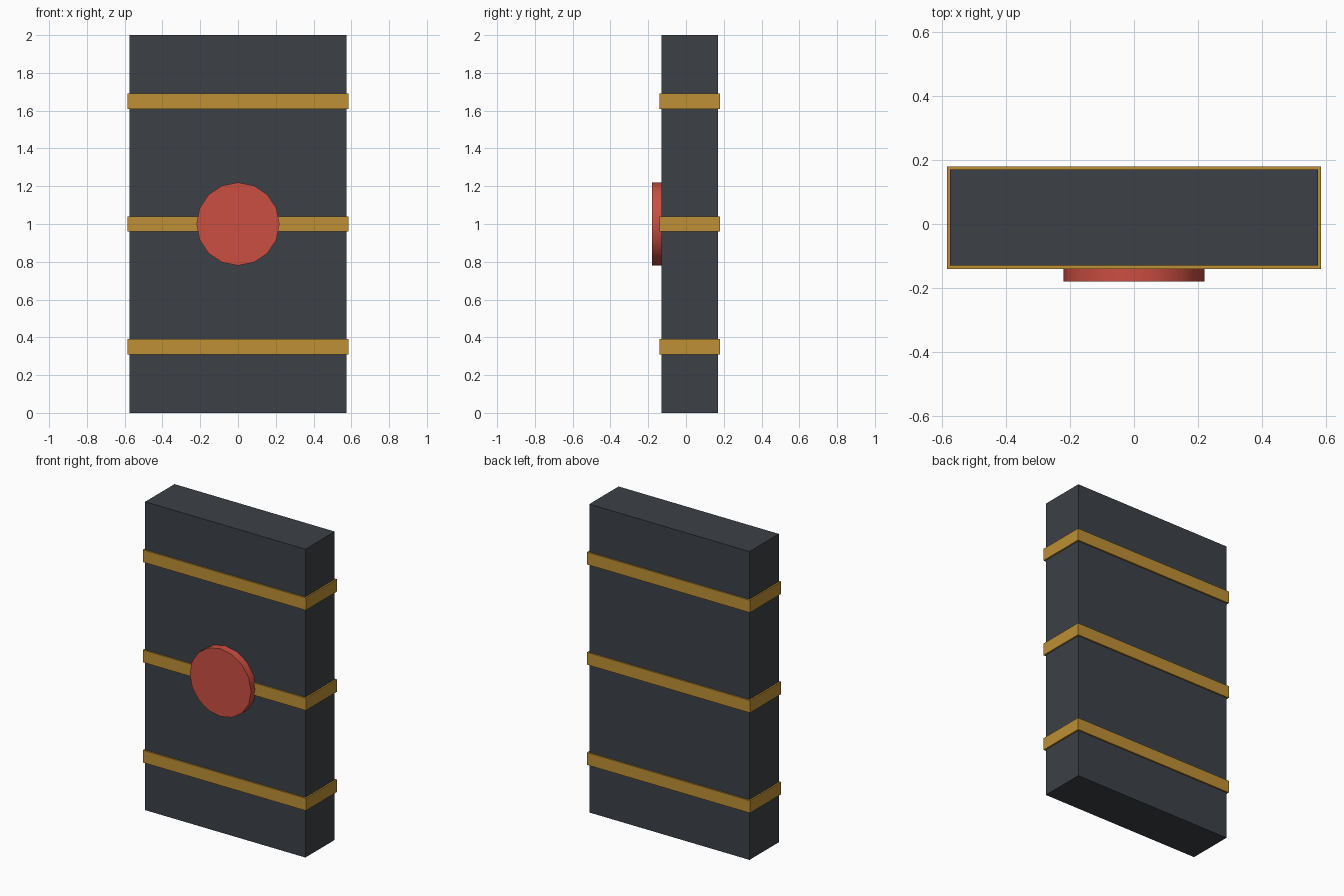
import bpy
import math

cube = bpy.data.objects.get("Cube")
if cube:
    bpy.data.objects.remove(cube, do_unlink=True)


def material(name, rgb):
    mat = bpy.data.materials.new(name)
    mat.use_nodes = True
    color = (*rgb, 1.0)
    mat.diffuse_color = color
    mat.node_tree.nodes["Principled BSDF"].inputs["Base Color"].default_value = color
    return mat


def box(name, size, center, mat):
    bpy.ops.mesh.primitive_cube_add(size=1, location=center)
    obj = bpy.context.object
    obj.name = name
    obj.scale = size
    bpy.ops.object.transform_apply(location=False, rotation=False, scale=True)
    obj.data.materials.append(mat)
    return obj


slate = material("dark slate", (0.045, 0.052, 0.061))
gold = material("gold", (0.51, 0.28, 0.035))
red = material("red", (0.60, 0.077, 0.055))

# Upright slab
mid_y = 0.02
box("slab", (1.15, 0.30, 2.0), (0, mid_y, 1.0), slate)

# Bands wrapped around the slab
for label, z in (("lower", 0.35), ("middle", 1.0), ("upper", 1.65)):
    box(label + "_band", (1.17, 0.32, 0.08), (0, mid_y, z), gold)

# Round boss on the front
bpy.ops.mesh.primitive_cylinder_add(
    vertices=16, radius=0.22, depth=0.08,
    location=(0, -0.14, 1.0), rotation=(math.pi / 2, 0, 0))
boss = bpy.context.object
boss.name = "front_boss"
boss.data.materials.append(red)
bpy.ops.object.shade_smooth_by_angle(angle=math.radians(40))
